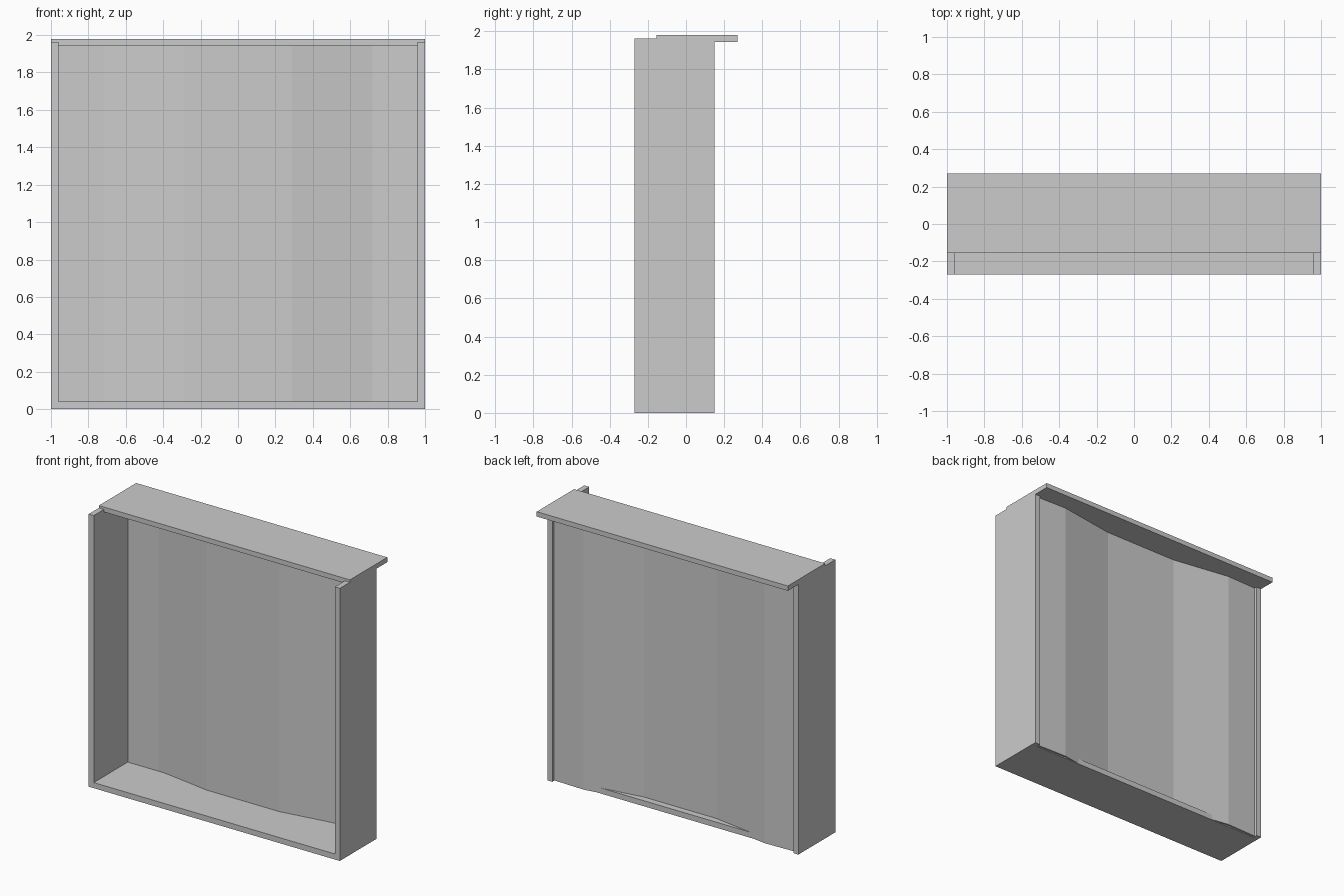
import bpy, bmesh

if "Cube" in bpy.data.objects:
    bpy.data.objects.remove(bpy.data.objects["Cube"])


def box(name, x, y, z):
    """Box from (min, max) ranges on each axis."""
    bm = bmesh.new()
    bmesh.ops.create_cube(bm, size=1)
    for v in bm.verts:
        for i, (lo, hi) in enumerate((x, y, z)):
            v.co[i] = lo if v.co[i] < 0 else hi
    mesh = bpy.data.meshes.new(name)
    bm.to_mesh(mesh)
    bm.free()
    obj = bpy.data.objects.new(name, mesh)
    bpy.context.collection.objects.link(obj)
    return obj


def extruded_profile(name, points, z0, z1):
    """Closed xy outline extruded upward."""
    bm = bmesh.new()
    face = bm.faces.new([bm.verts.new((x, y, z0)) for x, y in points])
    res = bmesh.ops.extrude_face_region(bm, geom=[face])
    for v in res["geom"]:
        if isinstance(v, bmesh.types.BMVert):
            v.co.z = z1
    bmesh.ops.recalc_face_normals(bm, faces=bm.faces)
    mesh = bpy.data.meshes.new(name)
    bm.to_mesh(mesh)
    bm.free()
    obj = bpy.data.objects.new(name, mesh)
    bpy.context.collection.objects.link(obj)
    return obj


# Upright side panels
for side, x in (("left", (-1, -0.96)), ("right", (0.96, 1))):
    box(side + "_side_panel", x, (-0.27, 0.15), (0, 1.963))

# Floor between the sides
box("floor_panel", (-0.96, 0.96), (-0.27, 0.117), (0, 0.04))

# Lid, shifted back so it overhangs the rear
box("lid_panel", (-1, 1), (-0.155, 0.27), (1.945, 1.98))

# Thin back sheet, bowed inward in flat facets
half = [(0.29, 0.07), (0.72, 0.137), (0.965, 0.13)]
rear = [(-x, y) for x, y in reversed(half)] + half
front = [(x, y - 0.012) for x, y in reversed(rear)]
extruded_profile("bowed_back_sheet", rear + front, 0.003, 1.955)
